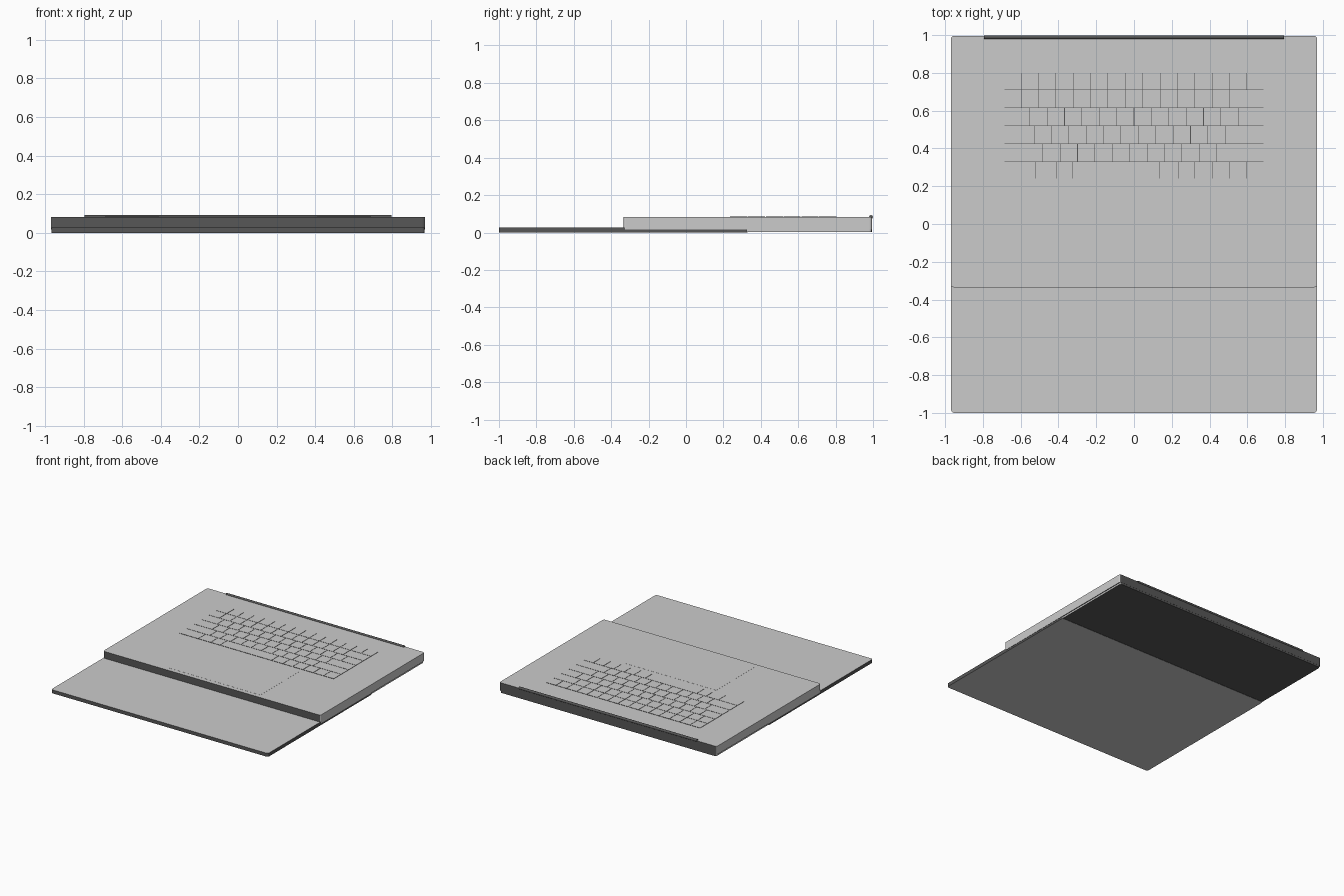
import bpy
import bmesh
from mathutils import Vector

cube = bpy.data.objects.get("Cube")
if cube:
    bpy.data.objects.remove(cube, do_unlink=True)


def material(name, value):
    m = bpy.data.materials.new(name)
    m.use_nodes = True
    colour = (value, value, value, 1)
    m.diffuse_color = colour
    m.node_tree.nodes["Principled BSDF"].inputs["Base Color"].default_value = colour
    return m


PALETTE = [material("silver", 0.6), material("dark grey", 0.095)]
SILVER, DARK = range(2)


def finish(name, bm, rule):
    """Colour each face by its normal and make the object."""
    bm.normal_update()
    for f in bm.faces:
        f.material_index = rule(f.normal)
    mesh = bpy.data.meshes.new(name)
    bm.to_mesh(mesh)
    bm.free()
    for m in PALETTE:
        mesh.materials.append(m)
    obj = bpy.data.objects.new(name, mesh)
    bpy.context.collection.objects.link(obj)


def add_box(bm, x, y, z):
    """Add a box from (low, high) pairs."""
    size = Vector([b - a for a, b in (x, y, z)])
    mid = Vector([(a + b) / 2 for a, b in (x, y, z)])
    for v in bmesh.ops.create_cube(bm, size=1)["verts"]:
        v.co = Vector([c * s for c, s in zip(v.co, size)]) + mid


def slab(name, x, y, z, rule):
    """A slab with rounded upright corners."""
    bm = bmesh.new()
    add_box(bm, x, y, z)
    upright = [e for e in bm.edges
               if abs(e.verts[0].co.z - e.verts[1].co.z) > 0.5 * (z[1] - z[0])]
    bmesh.ops.bevel(bm, geom=upright, offset=0.015, segments=4,
                    profile=0.5, affect='EDGES')
    finish(name, bm, rule)


def body_rule(n):
    return DARK if n.z < -0.5 or abs(n.y) > 0.7 else SILVER


def lid_rule(n):
    return SILVER if abs(n.z) > 0.5 else DARK


def plain_silver(n):
    return SILVER


def plain_dark(n):
    return DARK


# Lid lying flat, half under the body
slab("lid", (-0.968, 0.968), (-1, 0.33), (0, 0.028), lid_rule)

# Body: narrower foot below, full-width shell above
slab("body_foot", (-0.964, 0.964), (-0.333, 0.994), (0.002, 0.018), body_rule)
slab("body_shell", (-0.97, 0.97), (-0.335, 0.995), (0.016, 0.083), body_rule)

# Touchpad plate
bm = bmesh.new()
add_box(bm, (-0.41, 0.41), (-0.3, 0.2), (0.08, 0.0837))
finish("touchpad", bm, plain_silver)

# Dark bed showing in the slits between the keys
bm = bmesh.new()
add_box(bm, (-0.685, 0.685), (0.24, 0.8), (0.08, 0.0835))
finish("key_bed", bm, plain_dark)

# Keys, row by row from the front, widths in key units
UNIT, PITCH, HALF_GAP = 0.092, 0.095, 0.0015
ROWS = [
    [1.85, 1.2, 0.9, 5, 1.1, 0.95] + [1] * 4,
    [2.25] + [1] * 10 + [2.75],
    [1.75] + [1] * 11 + [2.25],
    [1.5] + [1] * 12 + [1.5],
    [1] * 13 + [2],
    [1] * 15,
]
bm = bmesh.new()
for row, widths in enumerate(ROWS):
    y = 0.235 + row * PITCH
    x = -sum(widths) * UNIT / 2
    for w in widths:
        end = x + w * UNIT
        add_box(bm, (x + HALF_GAP, end - HALF_GAP),
                (y + HALF_GAP, y + PITCH - HALF_GAP), (0.08, 0.0855))
        x = end
finish("keys", bm, lid_rule)

# Hinge barrel along the back edge
bpy.ops.mesh.primitive_cylinder_add(vertices=24, radius=0.01, depth=1.59,
                                    location=(0, 0.989, 0.083),
                                    rotation=(0, 1.5708, 0))
hinge = bpy.context.object
hinge.name = "hinge"
hinge.data.materials.append(PALETTE[DARK])
bpy.ops.object.shade_smooth_by_angle()
